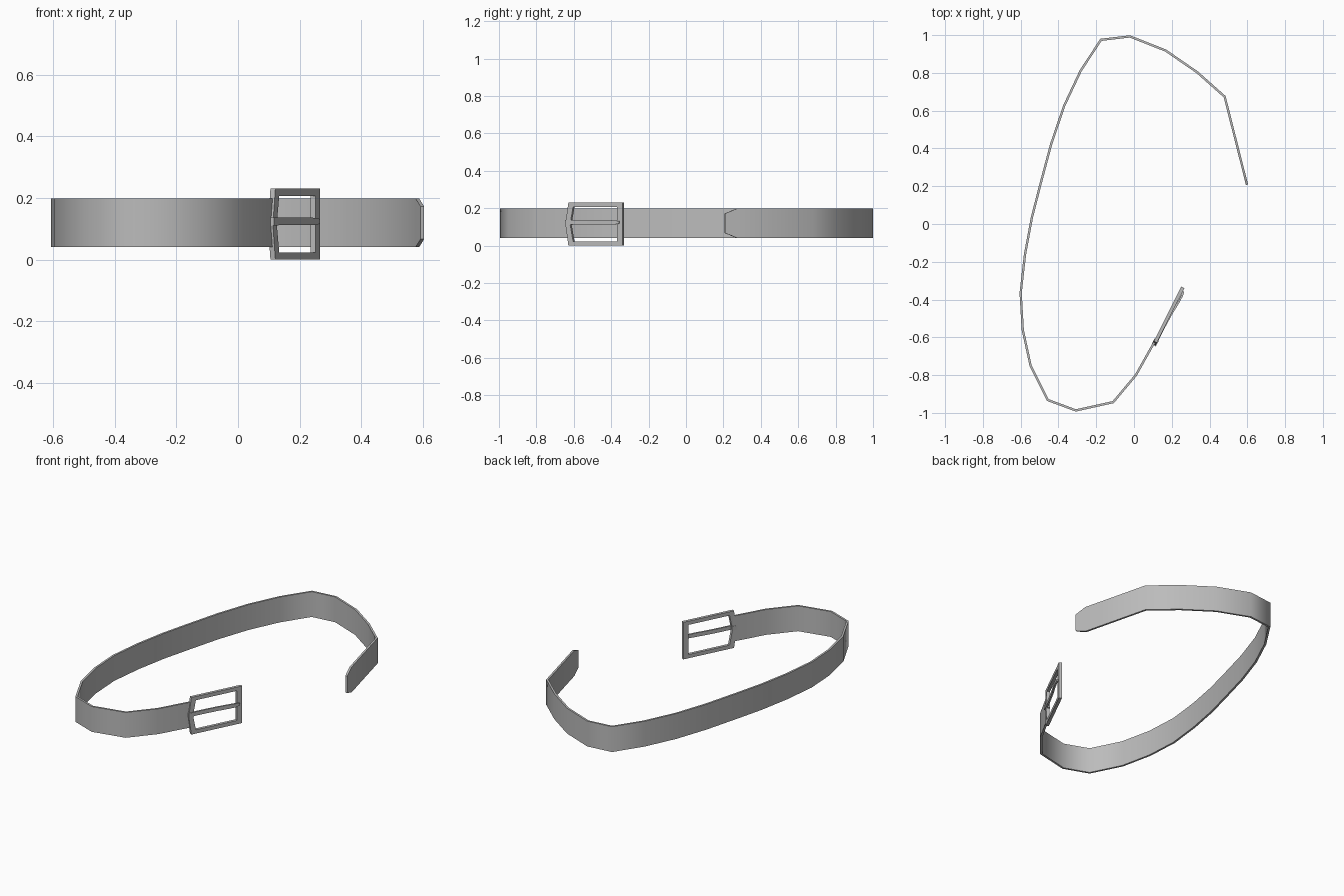
import bpy, bmesh, math
from mathutils import Vector, Matrix

if "Cube" in bpy.data.objects:
    bpy.data.objects.remove(bpy.data.objects["Cube"])

grey = bpy.data.materials.new("grey")
grey.diffuse_color = (0.5, 0.5, 0.5, 1)
grey.use_nodes = True
grey.node_tree.nodes["Principled BSDF"].inputs["Base Color"].default_value = grey.diffuse_color


def finish(name, bm, angle=None):
    bmesh.ops.recalc_face_normals(bm, faces=bm.faces)
    me = bpy.data.meshes.new(name)
    bm.to_mesh(me)
    bm.free()
    me.materials.append(grey)
    ob = bpy.data.objects.new(name, me)
    bpy.context.collection.objects.link(ob)
    if angle:
        bpy.ops.object.select_all(action='DESELECT')
        ob.select_set(True)
        bpy.context.view_layer.objects.active = ob
        bpy.ops.object.shade_smooth_by_angle(angle=math.radians(angle))
    return ob


def sweep(rings):
    """Closed skin through a list of four-cornered rings."""
    bm = bmesh.new()
    rows = [[bm.verts.new(p) for p in r] for r in rings]
    for a, b in zip(rows, rows[1:]):
        for i in range(4):
            j = (i + 1) % 4
            bm.faces.new((a[i], a[j], b[j], b[i]))
    bm.faces.new(rows[0])
    bm.faces.new(rows[-1])
    return bm


def band(path, heights, thick):
    """Rings of an upright band with mitred corners along a flat path."""
    pts = [Vector(p) for p in path]
    rings = []
    for i, p in enumerate(pts):
        d0 = (p - pts[i - 1]).normalized() if i else None
        d1 = (pts[i + 1] - p).normalized() if i < len(pts) - 1 else None
        d0, d1 = d0 or d1, d1 or d0
        n0 = Vector((-d0.y, d0.x))
        m = (n0 + Vector((-d1.y, d1.x))).normalized()
        m *= thick / 2 / m.dot(n0)
        lo, hi = heights[i]
        a, b = p + m, p - m
        rings.append([(a.x, a.y, lo), (a.x, a.y, hi), (b.x, b.y, hi), (b.x, b.y, lo)])
    return rings


# Strap: open loop with a clipped tip
path = [(0.598, 0.208), (0.582, 0.272), (0.48, 0.674), (0.335, 0.803), (0.168, 0.918),
        (-0.022, 0.993), (-0.175, 0.975), (-0.282, 0.812), (-0.37, 0.625),
        (-0.438, 0.425), (-0.495, 0.212), (-0.54, 0.037), (-0.577, -0.16),
        (-0.6, -0.365), (-0.589, -0.56), (-0.547, -0.752), (-0.456, -0.932),
        (-0.308, -0.987), (-0.11, -0.943), (0.01, -0.8), (0.112, -0.618)]
heights = [(0.067, 0.172)] + [(0.041, 0.198)] * (len(path) - 1)
finish("strap", sweep(band(path, heights, 0.012)), 60)

# Buckle space: x along the buckle, y up, z away from the loop
along = Vector((0.449, 0.894, 0)).normalized()
up = Vector((0, 0, 1))
out = along.cross(up)
place = Matrix((along, up, out)).transposed().to_4x4()
place.translation = Vector((0.105, -0.641, 0.115))

# Buckle frame: six-sided ring with a pointed strap end
outer = [(0, 0), (0.018, 0.115), (0.342, 0.115), (0.342, 0),
         (0.342, -0.115), (0.018, -0.115)]
inner = [(0.028, 0), (0.046, 0.092), (0.308, 0.092), (0.308, 0),
         (0.308, -0.092), (0.046, -0.092)]
bm = bmesh.new()
loops = [[bm.verts.new((x, y, z)) for x, y in ring]
         for ring, z in ((outer, -0.009), (outer, 0.009), (inner, 0.009), (inner, -0.009))]
for k in range(4):
    a, b = loops[k], loops[(k + 1) % 4]
    for i in range(6):
        j = (i + 1) % 6
        bm.faces.new((a[i], a[j], b[j], b[i]))
bm.transform(place)
finish("buckle_frame", bm)

# Prong: bowed pin that rests on the far bar, narrowing at its tip
spine = [(0.022, 0.006, 0.012), (0.1, 0.006, 0.012), (0.19, 0.009, 0.012),
         (0.26, 0.015, 0.012), (0.3, 0.016, 0.011), (0.324, 0.013, 0.006)]
t = 0.005
bm = sweep([[(x, 0.009 - w, z - t), (x, 0.009 + w, z - t),
             (x, 0.009 + w, z + t), (x, 0.009 - w, z + t)] for x, z, w in spine])
bm.transform(place)
finish("prong", bm, 30)

# Hinge loop: prong end wrapped round the pointed bar
bm = bmesh.new()
bmesh.ops.create_cube(bm, size=1)
bmesh.ops.scale(bm, vec=(0.034, 0.026, 0.026), verts=bm.verts)
bmesh.ops.translate(bm, vec=(0.016, 0.009, 0), verts=bm.verts)
bm.transform(place)
finish("prong_hinge", bm)
